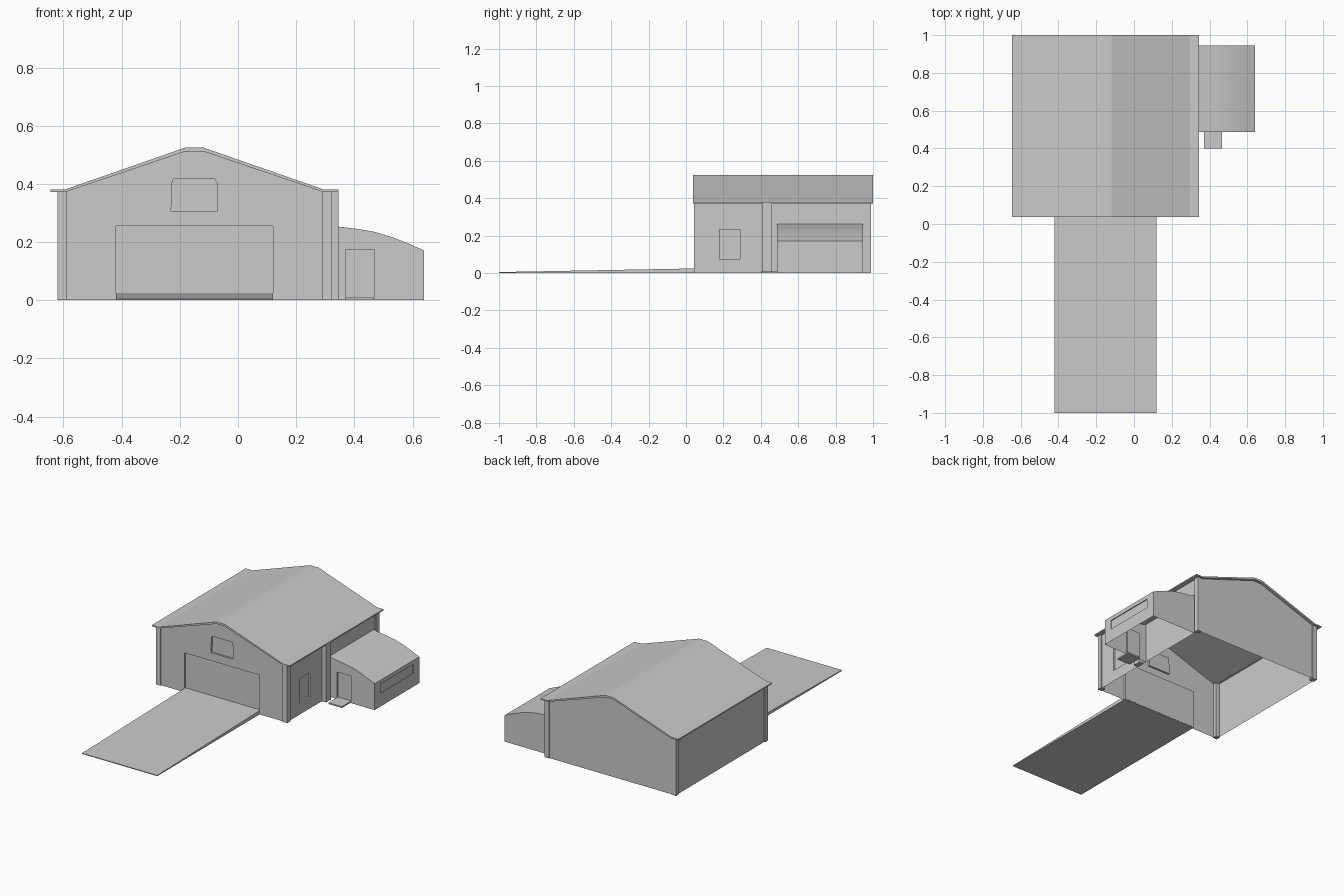
import bpy, bmesh
from mathutils import Vector

if "Cube" in bpy.data.objects:
    bpy.data.objects.remove(bpy.data.objects["Cube"])


def add_object(name, bm, smooth=False):
    mesh = bpy.data.meshes.new(name)
    bm.to_mesh(mesh)
    bm.free()
    ob = bpy.data.objects.new(name, mesh)
    bpy.context.collection.objects.link(ob)
    for p in mesh.polygons:
        p.use_smooth = smooth
    return ob


def box(name, lo, hi):
    bm = bmesh.new()
    bmesh.ops.create_cube(bm, size=1)
    for v in bm.verts:
        v.co = Vector([lo[i] if v.co[i] < 0 else hi[i] for i in range(3)])
    return add_object(name, bm)


def prism(name, profile, axis, a, b):
    """Closed solid: 2D profile swept along x (0) or y (1)."""
    bm = bmesh.new()
    ring = lambda t: [bm.verts.new((t, u, v) if axis == 0 else (u, t, v)) for u, v in profile]
    r0, r1 = ring(a), ring(b)
    n = len(profile)
    for i in range(n):
        j = (i + 1) % n
        bm.faces.new((r0[i], r0[j], r1[j], r1[i]))
    bm.faces.new(r0)
    bm.faces.new(r1)
    bmesh.ops.recalc_face_normals(bm, faces=bm.faces)
    return add_object(name, bm)


def wall(name, outline, axis, pos, sign, holes=(), depth=0.012):
    """Thin wall facing sign*axis, with sunken panels for doors and windows."""
    bm = bmesh.new()
    point = lambda u, v, d: (pos - sign * d, u, v) if axis == 0 else (u, pos - sign * d, v)
    edges, rims = [], []
    for loop in (outline, *holes):
        vs = [bm.verts.new(point(u, v, 0)) for u, v in loop]
        edges += [bm.edges.new((vs[i - 1], vs[i])) for i in range(len(vs))]
        rims.append(vs)
    bmesh.ops.triangle_fill(bm, edges=edges, use_beauty=True)
    for loop, vs in zip(holes, rims[1:]):
        inner = [bm.verts.new(point(u, v, depth)) for u, v in loop]
        for i in range(len(vs)):
            bm.faces.new((vs[i - 1], vs[i], inner[i], inner[i - 1]))
        bm.faces.new(inner)
    bmesh.ops.recalc_face_normals(bm, faces=bm.faces)
    if max(bm.faces, key=lambda f: f.calc_area()).normal[axis] * sign < 0:
        bmesh.ops.reverse_faces(bm, faces=bm.faces)
    return add_object(name, bm)


def rect(a, b, c, d):
    return [(a, c), (b, c), (b, d), (a, d)]


# Main building walls
XL, XR, YF, YB, MID = -0.613, 0.315, 0.05, 0.982, -0.15
gable = [(XL, 0), (XR, 0), (XR, 0.374), (0.29, 0.374), (-0.12, 0.515),
         (-0.18, 0.515), (-0.59, 0.374), (XL, 0.374)]
loft_window = [(-0.23, 0.307), (-0.07, 0.307), (-0.073, 0.405), (-0.08, 0.416),
               (-0.222, 0.416), (-0.226, 0.405)]
wall("front_wall", gable, 1, YF, -1, [rect(-0.42, 0.12, 0.004, 0.255), loft_window])
wall("back_wall", gable, 1, YB, 1)
side = rect(YF, YB, 0, 0.374)
wall("left_wall", side, 0, XL, -1)
wall("right_wall", side, 0, XR, 1, [rect(0.18, 0.29, 0.075, 0.232)])

# Roof slab, mirrored about the ridge
half = [(0.03, 0.525), (0.447, 0.38), (0.495, 0.38), (0.495, 0.372), (0.443, 0.372), (0.03, 0.512)]
roof = [(MID + x, z) for x, z in half] + [(MID - x, z) for x, z in reversed(half)]
prism("roof", roof, 1, 0.037, 1.0)

# Corner posts and the side post by the annex
for sx, x0 in (("left", -0.62), ("right", 0.291)):
    for sy, y0 in (("front", 0.043), ("back", 0.956)):
        box(f"{sx}_{sy}_corner_post", (x0, y0, 0), (x0 + 0.032, y0 + 0.032, 0.373))
box("side_post", (0.312, 0.41, 0), (0.345, 0.46, 0.373))

# Sloping driveway
prism("driveway", [(-1, 0), (0.061, 0), (0.061, 0.024), (0.03, 0.024), (-1, 0.005)], 0, -0.42, 0.12)

# Annex with curved roof
AX, AF, AB = 0.64, 0.487, 0.945
curve = [(XR, 0.262), (0.346, 0.253), (0.42, 0.244), (0.47, 0.235), (0.53, 0.217), (0.59, 0.193), (AX, 0.171)]
end = [(AX, 0), (XR, 0)] + curve
wall("annex_front", end, 1, AF, -1, [rect(0.37, 0.47, 0.008, 0.175)])
wall("annex_back", end, 1, AB, 1)
wall("annex_side", rect(AF, AB, 0, 0.171), 0, AX, 1, [rect(0.545, 0.885, 0.085, 0.145)], 0.006)
bm = bmesh.new()
rows = [[bm.verts.new((x, y, z)) for y in (AF, AB)] for x, z in curve]
for p, q in zip(rows, rows[1:]):
    bm.faces.new((p[0], q[0], q[1], p[1]))
add_object("annex_roof", bm, smooth=True)

# Doorstep
box("doorstep", (0.37, 0.4, 0), (0.466, AF + 0.01, 0.009))
